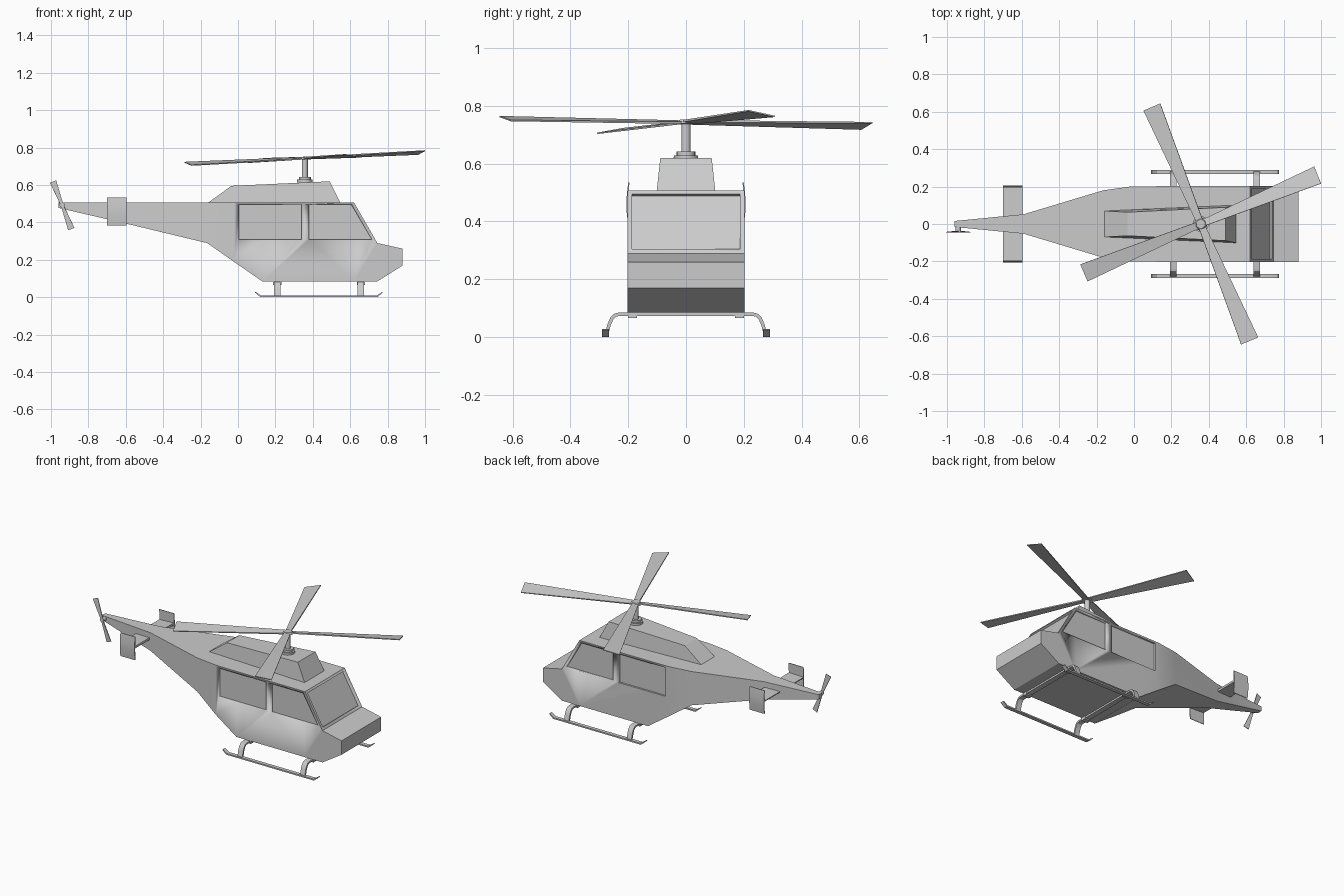
import bpy, bmesh, math
from mathutils import Matrix, Vector

if "Cube" in bpy.data.objects:
    bpy.data.objects.remove(bpy.data.objects["Cube"])


def make(name, bm, smooth=True):
    bmesh.ops.recalc_face_normals(bm, faces=bm.faces)
    me = bpy.data.meshes.new(name)
    bm.to_mesh(me)
    bm.free()
    ob = bpy.data.objects.new(name, me)
    bpy.context.collection.objects.link(ob)
    bpy.ops.object.select_all(action='DESELECT')
    ob.select_set(True)
    bpy.context.view_layer.objects.active = ob
    if smooth:
        bpy.ops.object.shade_smooth_by_angle(angle=math.radians(25))
    return ob


def loft(bm, rings):
    """Skin a row of equal point rings and cap both ends."""
    rows = [[bm.verts.new(p) for p in r] for r in rings]
    n = len(rows[0])
    for a, b in zip(rows, rows[1:]):
        for i in range(n):
            bm.faces.new((a[i], a[(i + 1) % n], b[(i + 1) % n], b[i]))
    bm.faces.new(rows[0])
    bm.faces.new(rows[-1][::-1])


def prism(name, pts, lo, hi, axis='y'):
    """Extrude a side profile (x,z) along y, or a cross profile (y,z) along x."""
    bm = bmesh.new()
    f = (lambda p, d: (p[0], d, p[1])) if axis == 'y' else (lambda p, d: (d, p[0], p[1]))
    loft(bm, [[f(p, d) for p in pts] for d in (lo, hi)])
    return make(name, bm)


def cylinder(name, r, depth, loc, rot=(0, 0, 0), r2=None):
    bpy.ops.mesh.primitive_cone_add(vertices=24, radius1=r, radius2=r if r2 is None else r2,
                                    depth=depth, location=loc, rotation=rot)
    ob = bpy.context.object
    ob.name = name
    bpy.ops.object.shade_smooth_by_angle(angle=math.radians(30))
    return ob


def blades(name, count, root, tip, w0, w1, thick, base, pitch, start):
    """Flat tapered blades turned around local z."""
    bm = bmesh.new()
    for i in range(count):
        m = (base @ Matrix.Rotation(start + i * math.tau / count, 4, 'Z')
             @ Matrix.Rotation(pitch, 4, 'X'))
        rings = [[m @ Vector((r, y, z)) for y, z in ((-w, -t), (w, -t), (w, t), (-w, t))]
                 for r, w, t in ((root, w0, thick), (tip, w1, thick * .6))]
        loft(bm, rings)
    return make(name, bm, False)


# Fuselage with tail boom: x, bottom z, top z, half width
stations = [(-.96, .478, .508, .016), (-.59, .392, .508, .052), (-.165, .29, .508, .18),
            (-.02, .189, .508, .2), (.13, .085, .508, .202), (.62, .085, .508, .202),
            (.745, .085, .29, .202), (.88, .17, .26, .202)]
bm = bmesh.new()
loft(bm, [[(x, -w, a), (x, w, a), (x, w, b), (x, -w, b)] for x, a, b, w in stations])
body = make("fuselage", bm)

# Recessed windows and windshield
panes = [[(.005, .495), (.34, .495), (.34, .31), (.005, .31)],
         [(.38, .495), (.606, .495), (.715, .31), (.38, .31)]]
cutters = [prism("window_cutter", p, *sorted((s * .19, s * .26))) for p in panes for s in (1, -1)]
n = Vector((.867, .498))
p1, p2 = Vector((.627, .495)), Vector((.737, .305))
cutters.append(prism("windshield_cutter",
                     [p1 + n * .03, p2 + n * .03, p2 - n * .012, p1 - n * .012], -.186, .186))
for c in cutters:
    c.hide_render = True
    bpy.context.view_layer.objects.active = body
    mod = body.modifiers.new("window", 'BOOLEAN')
    mod.operation, mod.solver, mod.object = 'DIFFERENCE', 'EXACT', c
    bpy.ops.object.modifier_apply(modifier=mod.name)
    bpy.data.objects.remove(c)

# Engine cowling on the roof
bm = bmesh.new()
loft(bm, [[(a, -wa, z0), (a, wa, z0), (b, wb, z1), (b, -wb, z1)]
          for a, wa, z0, b, wb, z1 in ((-.168, .07, .5, .55, .102, .5),
                                       (-.035, .063, .596, .49, .089, .62))])
make("engine_cowling", bm)

# Main rotor
HX = .357
cylinder("mast_flange", .042, .014, (HX, 0, .622))
cylinder("mast_collar", .032, .016, (HX, 0, .634))
cylinder("rotor_mast", .016, .13, (HX, 0, .68))
tilt = -math.radians(2.76)
cylinder("rotor_hub", .035, .014, (HX, 0, .745), (0, tilt, 0), .024)
base = Matrix.Translation((HX, 0, .744)) @ Matrix.Rotation(tilt, 4, 'Y')
blades("main_rotor_blades", 4, .015, .678, .018, .05, .004, base, -math.radians(10.5), math.radians(22.7))

# Tail rotor on the right side of the boom
cylinder("tail_rotor_shaft", .014, .04, (-.94, -.025, .493), (math.pi / 2, 0, 0))
base = Matrix.Translation((-.94, -.042, .492)) @ Matrix.Rotation(math.pi / 2, 4, 'X')
blades("tail_rotor_blades", 2, 0, .136, .007, .018, .003, base, math.radians(6), math.radians(111))

# Tailplane with end fins
prism("tailplane", [(-.7, .463), (-.597, .459), (-.597, .473), (-.7, .469)], -.2, .2)
fin = [(.196, .535), (.2, .535), (.206, .48), (.206, .44), (.2, .385), (.196, .385), (.199, .46)]
for s, side in ((1, "left"), (-1, "right")):
    prism(side + "_tail_fin", [(s * y, z) for y, z in fin], -.7, -.595, 'x')

# Landing skids with upturned ends
skid = [(.09, .026), (.12, .001), (.745, .001), (.775, .026), (.77, .029),
        (.742, .01), (.123, .01), (.095, .029)]
for s, side in ((1, "left"), (-1, "right")):
    prism(side + "_skid", skid, s * .278 - .012, s * .278 + .012)

# Bent cross tubes carrying the skids
outer = [(.235, .085), (.25, .081), (.262, .068), (.272, .045), (.282, .005)]
inner = [(.27, .005), (.261, .04), (.252, .061), (.243, .071), (.232, .074)]
half = outer + inner
arch = half + [(-y, z) for y, z in half[::-1]]
for x, place in ((.21, "rear"), (.657, "front")):
    prism(place + "_cross_tube", arch, x - .017, x + .017, 'x')
    for s in (1, -1):
        prism(place + "_tube_clamp", [(s * .17, .066), (s * .2, .066), (s * .2, .09), (s * .17, .09)],
              x - .022, x + .022, 'x')

# Drop the model onto z = 0
bpy.context.view_layer.update()
low = min((o.matrix_world @ v.co).z for o in bpy.data.objects for v in o.data.vertices)
for o in bpy.data.objects:
    o.location.z -= low
